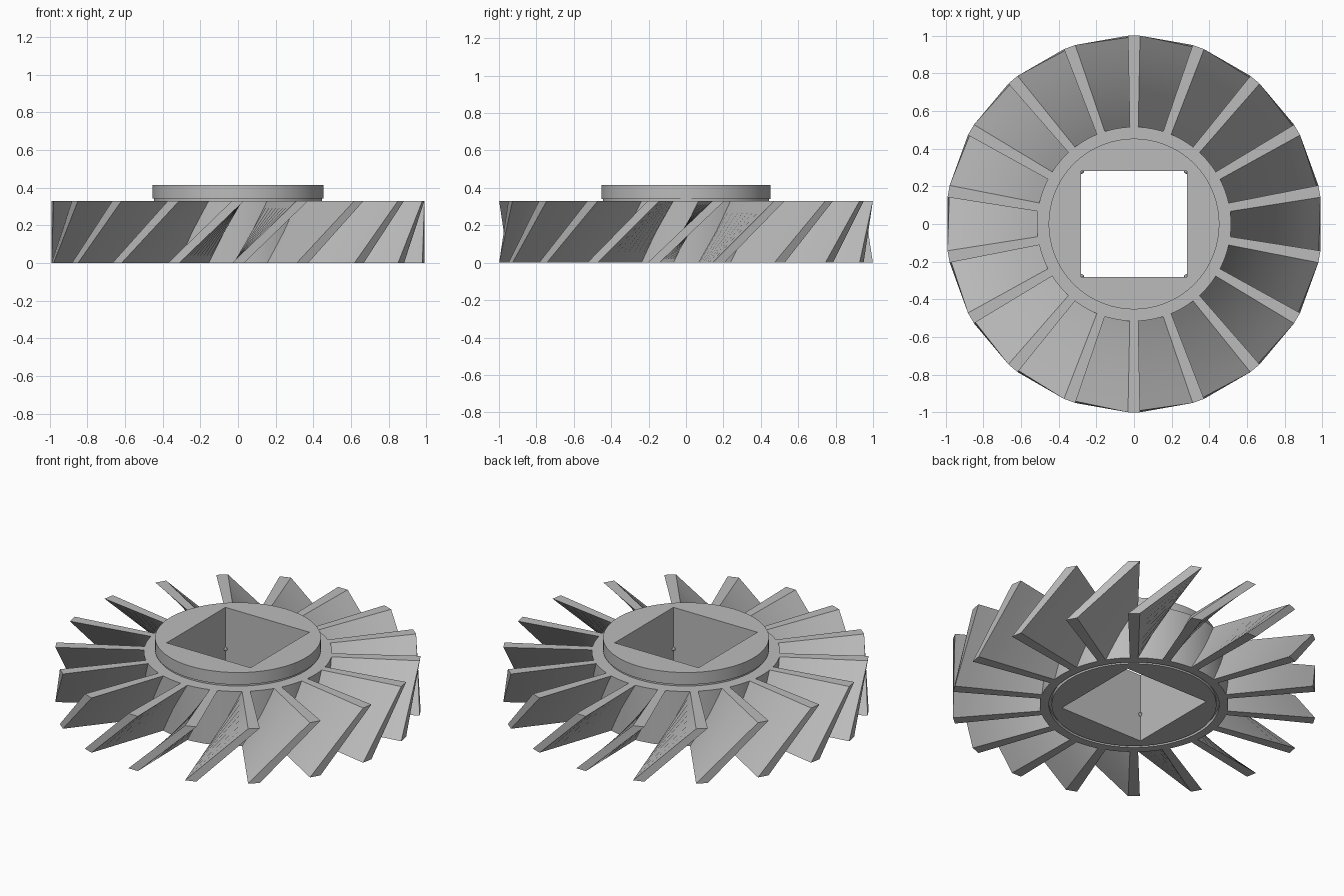
import bpy, bmesh, math
from mathutils import Matrix, Vector

if "Cube" in bpy.data.objects:
    bpy.data.objects.remove(bpy.data.objects["Cube"], do_unlink=True)

HEIGHT = 0.33
BLADES = 18
TWIST = math.radians(20)

metal = bpy.data.materials.new("plain grey")
metal.use_nodes = True
grey = (0.5, 0.5, 0.5, 1)
metal.diffuse_color = grey
metal.node_tree.nodes["Principled BSDF"].inputs["Base Color"].default_value = grey


def finish(bm, name):
    """Turn a bmesh into a named, shaded object."""
    bmesh.ops.recalc_face_normals(bm, faces=bm.faces)
    mesh = bpy.data.meshes.new(name)
    bm.to_mesh(mesh)
    bm.free()
    mesh.materials.append(metal)
    ob = bpy.data.objects.new(name, mesh)
    bpy.context.collection.objects.link(ob)
    return ob


def select(ob):
    bpy.ops.object.select_all(action='DESELECT')
    ob.select_set(True)
    bpy.context.view_layer.objects.active = ob


# Hub: turned profile with a raised collar and a shallow groove underneath
profile = [(0, 0), (0.45, 0), (0.45, 0.02), (0.465, 0.02), (0.465, 0),
           (0.515, 0), (0.515, HEIGHT), (0.445, HEIGHT), (0.445, 0.342),
           (0.453, 0.342), (0.453, 0.415), (0, 0.415)]
bm = bmesh.new()
verts = [bm.verts.new((r, 0, z)) for r, z in profile]
edges = [bm.edges.new(pair) for pair in zip(verts, verts[1:])]
bmesh.ops.spin(bm, geom=verts + edges, cent=(0, 0, 0), axis=(0, 0, 1),
               angle=math.tau, steps=96, use_duplicate=False)
bmesh.ops.remove_doubles(bm, verts=bm.verts, dist=0.0005)
hub = finish(bm, "hub")

# Square shaft hole cut through the hub
bm = bmesh.new()
bmesh.ops.create_cube(bm, size=1, matrix=Matrix.Diagonal((0.56, 0.56, 2, 1)))
cutter = finish(bm, "shaft_hole_cutter")
cutter.hide_render = True
cut = hub.modifiers.new("shaft hole", 'BOOLEAN')
cut.object = cutter
cut.operation = 'DIFFERENCE'
cut.solver = 'EXACT'
select(hub)
bpy.ops.object.modifier_apply(modifier=cut.name)
bpy.data.objects.remove(cutter, do_unlink=True)
select(hub)
bpy.ops.object.shade_smooth_by_angle(angle=math.radians(30))

# Blades: tapered bars whose lower edge trails the upper edge
STEPS = 8


def blade(bm, angle):
    bottom_turn = Matrix.Rotation(angle - TWIST, 3, 'Z')
    top_turn = Matrix.Rotation(angle, 3, 'Z')
    rings = []
    for i in range(STEPS + 1):
        t = i / STEPS
        r = 0.49 + t * (0.999 - 0.49)
        w = 0.022 + t * 0.01
        left, right = Vector((r, w, 0)), Vector((r, -w, 0))
        up = Vector((0, 0, HEIGHT))
        corners = (bottom_turn @ left, bottom_turn @ right,
                   top_turn @ right + up, top_turn @ left + up)
        rings.append([bm.verts.new(c) for c in corners])
    for a, b in zip(rings, rings[1:]):
        for k in range(4):
            n = (k + 1) % 4
            bm.faces.new((a[k], a[n], b[n], b[k]))
    bm.faces.new(rings[0])
    bm.faces.new(rings[-1])


bm = bmesh.new()
for i in range(BLADES):
    blade(bm, math.pi / 2 + i * math.tau / BLADES)
blades = finish(bm, "blades")
select(blades)
bpy.ops.object.shade_smooth_by_angle(angle=math.radians(30))

# Tiny pins in the corners of the shaft hole
bm = bmesh.new()
for sx in (-1, 1):
    for sy in (-1, 1):
        bmesh.ops.create_icosphere(
            bm, subdivisions=2, radius=0.012,
            matrix=Matrix.Translation((sx * 0.278, sy * 0.278, HEIGHT / 2)))
finish(bm, "corner_pins")
